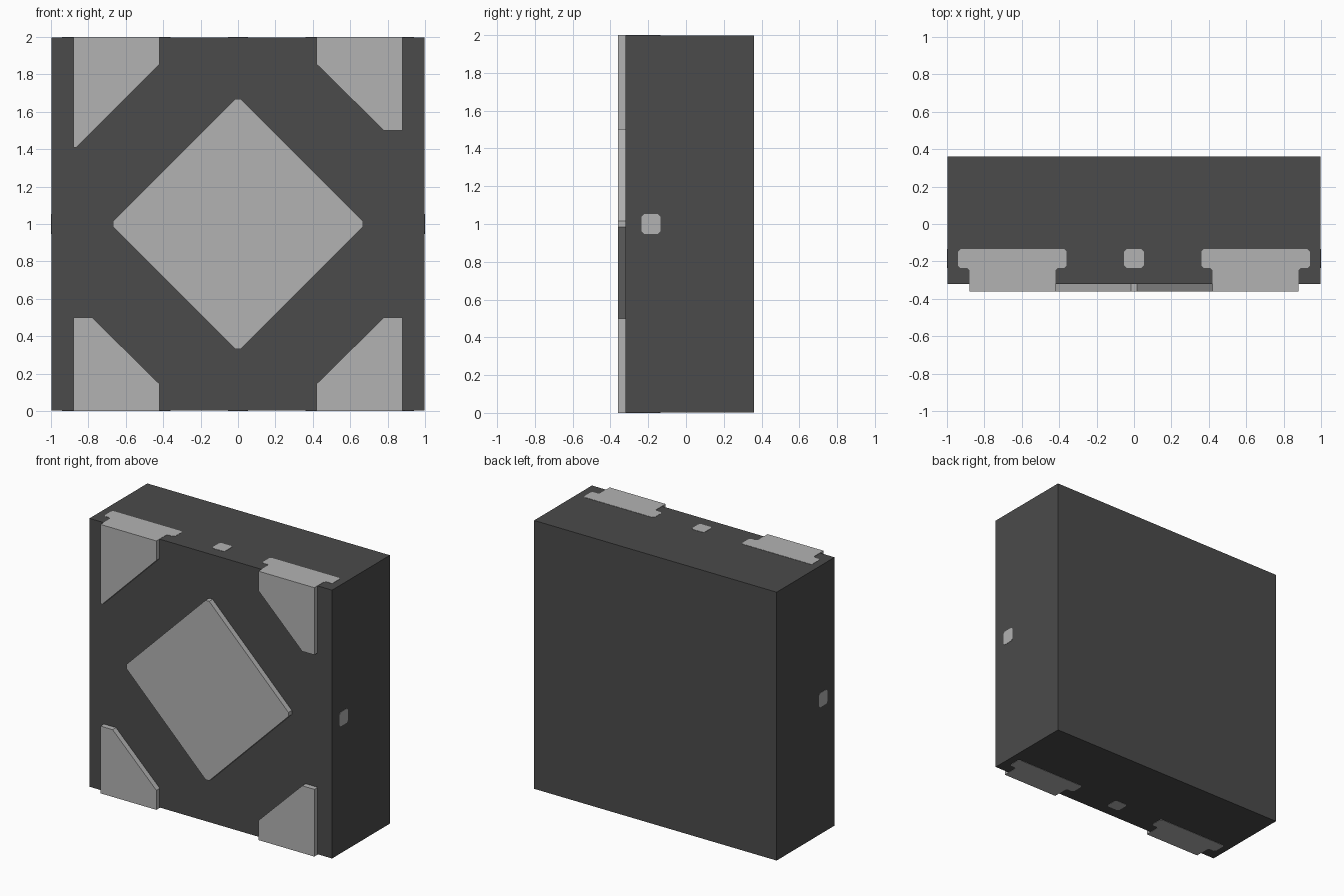
import bpy, bmesh
from mathutils import Vector

if "Cube" in bpy.data.objects:
    bpy.data.objects.remove(bpy.data.objects["Cube"], do_unlink=True)


def make_material(name, value):
    mat = bpy.data.materials.new(name)
    mat.use_nodes = True
    colour = (value, value, value, 1)
    mat.diffuse_color = colour
    mat.node_tree.nodes["Principled BSDF"].inputs["Base Color"].default_value = colour
    return mat


DARK = make_material("dark grey", 0.07)
LIGHT = make_material("light grey", 0.45)


def prism(name, points, place, depth, mat):
    """Extrude a flat outline; place maps (u, v) to 3D, depth is the extrusion vector."""
    bm = bmesh.new()
    face = bm.faces.new([bm.verts.new(place(u, v)) for u, v in points])
    new = bmesh.ops.extrude_face_region(bm, geom=[face])["geom"]
    bmesh.ops.translate(bm, vec=Vector(depth),
                        verts=[g for g in new if isinstance(g, bmesh.types.BMVert)])
    bmesh.ops.recalc_face_normals(bm, faces=bm.faces)
    mesh = bpy.data.meshes.new(name)
    bm.to_mesh(mesh)
    bm.free()
    mesh.materials.append(mat)
    obj = bpy.data.objects.new(name, mesh)
    bpy.context.collection.objects.link(obj)
    return obj


def clip_corners(points, c):
    """Cut each right-angled corner of an outline by c."""
    out = []
    for i, p in enumerate(points):
        p = Vector(p)
        for q in (points[i - 1], points[(i + 1) % len(points)]):
            out.append(p + (Vector(q) - p).normalized() * c)
    return out


FRONT, FACE, BACK = -0.36, -0.32, 0.36
SKIN = 0.002  # how far the flush inlays stand off the body

# Main block
prism("body", [(-1 + SKIN, FACE), (1 - SKIN, FACE), (1 - SKIN, BACK), (-1 + SKIN, BACK)],
      lambda x, y: (x, y, SKIN), (0, 0, 2 - 2 * SKIN), DARK)


# Raised front panels
def front_panel(name, points):
    prism(name, points, lambda x, z: (x, FRONT, z), (0, FACE - FRONT + 0.01, 0), LIGHT)


diamond = clip_corners([(0, 0.318), (0.682, 1), (0, 1.682), (-0.682, 1)], 0.021)
front_panel("diamond_panel", diamond)

corner = [(0.42, 0), (0.88, 0), (0.88, 0.5), (0.78, 0.5), (0.42, 0.145)]
long_corner = [(0.42, 0), (0.88, 0), (0.88, 0.59), (0.865, 0.59), (0.42, 0.145)]
front_panel("lower_left_corner", corner)
front_panel("lower_right_corner", [(-x, z) for x, z in corner])
front_panel("upper_left_corner", [(x, 2 - z) for x, z in corner])
front_panel("upper_right_corner", [(-x, 2 - z) for x, z in long_corner])

# T-shaped rails and small pegs, flush with the top and bottom
rail = [(0.42, FACE), (0.88, FACE), (0.88, -0.235), (0.94, -0.235),
        (0.94, -0.135), (0.36, -0.135), (0.36, -0.235), (0.42, -0.235)]
rail = rail[:2] + [tuple(p) for p in clip_corners(rail, 0.012)[4:]]
peg = clip_corners([(-0.053, -0.235), (0.053, -0.235), (0.053, -0.135), (-0.053, -0.135)], 0.014)

for side, z, inward in (("top", 2, -1), ("bottom", 0, 1)):
    depth = (0, 0, inward * 0.008)
    for hand, s in (("left", 1), ("right", -1)):
        prism(f"{side}_{hand}_rail", rail, lambda x, y: (s * x, y, z), depth, LIGHT)
    prism(f"{side}_peg", peg, lambda x, y: (x, y, z), depth, LIGHT)

# Small pegs flush with the two sides
for hand, s in (("left", 1), ("right", -1)):
    prism(f"{hand}_peg", peg, lambda h, y: (s, y, 1 + h), (-s * 0.008, 0, 0), LIGHT)
